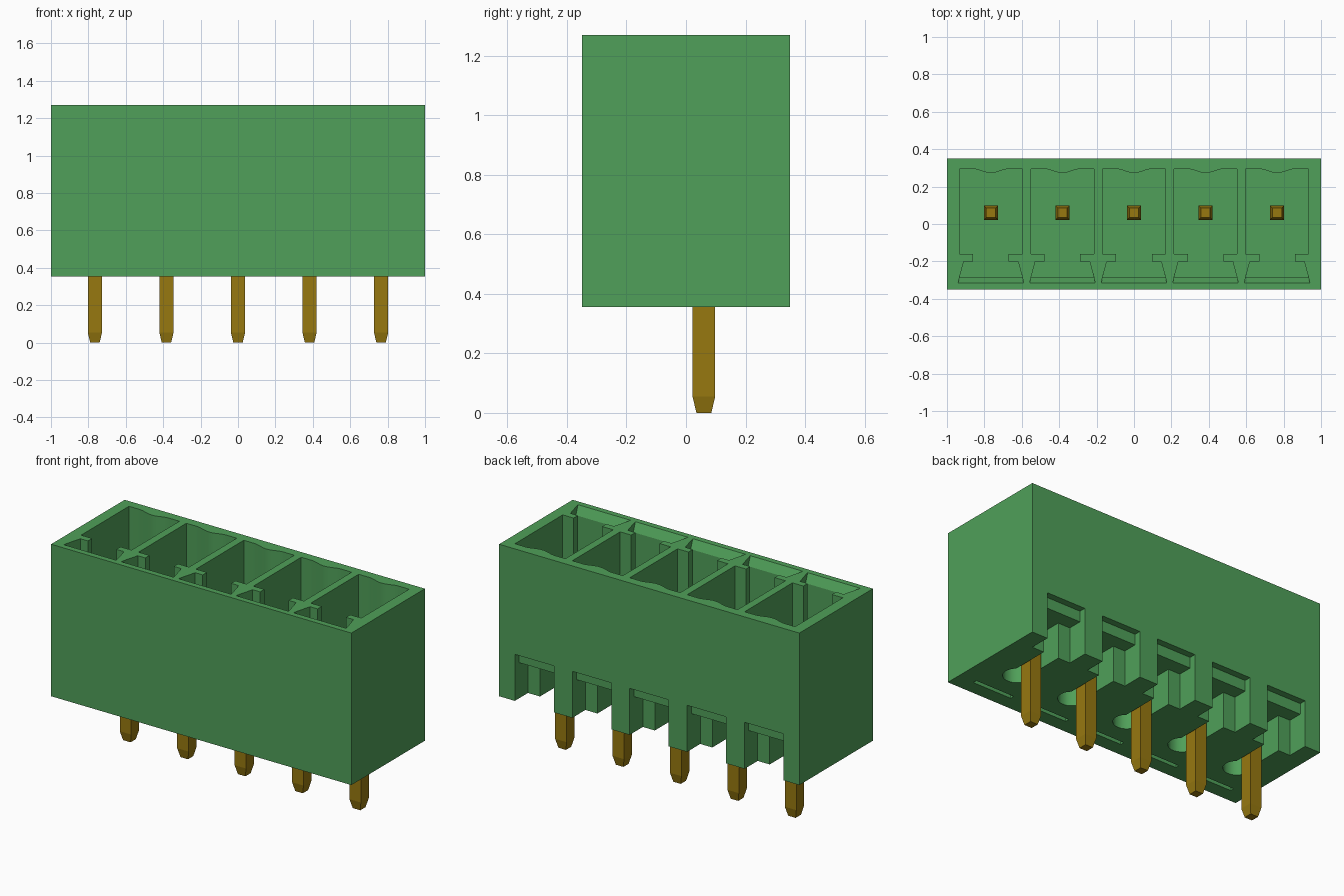
import bpy, bmesh, math

cube = bpy.data.objects.get("Cube")
if cube:
    bpy.data.objects.remove(cube, do_unlink=True)

PITCH = 0.3825
CELLS = [PITCH * i for i in range(-2, 3)]
BOTTOM, TOP, FLOOR = 0.355, 1.27, 0.68


def make_material(name, rgb, rough):
    mat = bpy.data.materials.new(name)
    mat.use_nodes = True
    mat.diffuse_color = (*rgb, 1)
    bsdf = mat.node_tree.nodes["Principled BSDF"]
    bsdf.inputs["Base Color"].default_value = (*rgb, 1)
    bsdf.inputs["Roughness"].default_value = rough
    return mat


green = make_material("green plastic", (0.08, 0.35, 0.1), 0.6)
gold = make_material("gold metal", (0.31, 0.19, 0.005), 0.5)


def finish(name, bm, mat):
    bmesh.ops.recalc_face_normals(bm, faces=bm.faces)
    mesh = bpy.data.meshes.new(name)
    bm.to_mesh(mesh)
    bm.free()
    mesh.materials.append(mat)
    obj = bpy.data.objects.new(name, mesh)
    bpy.context.collection.objects.link(obj)
    return obj


def prism(bm, start, end):
    """Closed prism between two matching outlines."""
    a = [bm.verts.new(p) for p in start]
    b = [bm.verts.new(p) for p in end]
    bm.faces.new(a)
    bm.faces.new(b)
    for i in range(len(a)):
        j = (i + 1) % len(a)
        bm.faces.new((a[i], a[j], b[j], b[i]))


def upright(bm, outline, z0, z1, cx=0):
    prism(bm, [(cx + x, y, z0) for x, y in outline], [(cx + x, y, z1) for x, y in outline])


def rect(w, y0, y1):
    return [(-w, y0), (w, y0), (w, y1), (-w, y1)]


def mirrored(half):
    """Outline from its right half, listed from front to back."""
    return half + [(-x, y) for x, y in reversed(half)]


# Housing block
bm = bmesh.new()
upright(bm, rect(1, -0.35, 0.35), BOTTOM, TOP)
housing = finish("housing", bm, green)

# Plug pocket outline: dovetail slot, latch shoulders, wavy back wall
wave = [(0.1 * (1 - i / 8), 0.295 - 0.011 * (1 - math.cos(math.pi * i / 8))) for i in range(8)]
pocket = mirrored([(0.168, -0.285), (0.145, -0.2), (0.095, -0.2), (0.095, -0.16),
                   (0.168, -0.16), (0.168, 0.295)] + wave)

# Pin channel outline: wide mouth at the back, narrow throat, round end
R, CY, THROAT = 0.075, -0.06, 0.05
a0 = math.asin(THROAT / R)
arc = [(R * math.sin(t), CY + R * math.cos(t))
       for t in (math.pi * 0.95 + (a0 - math.pi * 0.95) * i / 12 for i in range(13))]
channel = mirrored(arc + [(THROAT, 0.225), (0.13, 0.225), (0.13, 0.4)])


def cut(outline, z0, z1):
    bm = bmesh.new()
    for cx in CELLS:
        upright(bm, outline, z0, z1, cx)
    subtract(bm)


def subtract(bm):
    cutter = finish("cutter", bm, green)
    cutter.hide_render = True
    mod = housing.modifiers.new("cut", "BOOLEAN")
    mod.operation = "DIFFERENCE"
    mod.solver = "EXACT"
    mod.object = cutter
    bpy.context.view_layer.objects.active = housing
    bpy.ops.object.modifier_apply(modifier=mod.name)
    bpy.data.objects.remove(cutter, do_unlink=True)


cut(pocket, FLOOR, TOP + 0.1)
cut(channel, 0.2, 0.57)
cut(rect(0.13, 0.31, 0.42), 0.25, 0.635)
cut(rect(0.13, -0.265, -0.24), 0.25, 0.42)

# Sloped lead-in along the front of each pocket
bm = bmesh.new()
lead = [(-0.285, 1.22), (-0.327, 1.29), (-0.27, 1.29), (-0.27, 1.22)]
for cx in CELLS:
    ends = []
    for s in (-1, 1):
        ends.append([(cx + s * (0.168 + 0.23 * (-0.285 - y)), y, z) for y, z in lead])
    prism(bm, *ends)
subtract(bm)

bpy.ops.object.select_all(action="DESELECT")
housing.select_set(True)
bpy.context.view_layer.objects.active = housing
bpy.ops.object.shade_smooth_by_angle(angle=math.radians(25))

# Square contact pins with tapered ends
PIN_TOP, TAPER, W, TIP = 1.08, 0.055, 0.038, 0.025
for n, cx in enumerate(CELLS, 1):
    bm = bmesh.new()
    rings = []
    for z, w in ((0, TIP), (TAPER, W), (PIN_TOP - TAPER, W), (PIN_TOP, TIP)):
        rings.append([bm.verts.new((cx + x, 0.06 + y, z)) for x, y in rect(w, -w, w)])
    for low, high in zip(rings, rings[1:]):
        for i in range(4):
            j = (i + 1) % 4
            bm.faces.new((low[i], low[j], high[j], high[i]))
    bm.faces.new(rings[0])
    bm.faces.new(rings[-1])
    finish(f"contact_pin_{n}", bm, gold)
